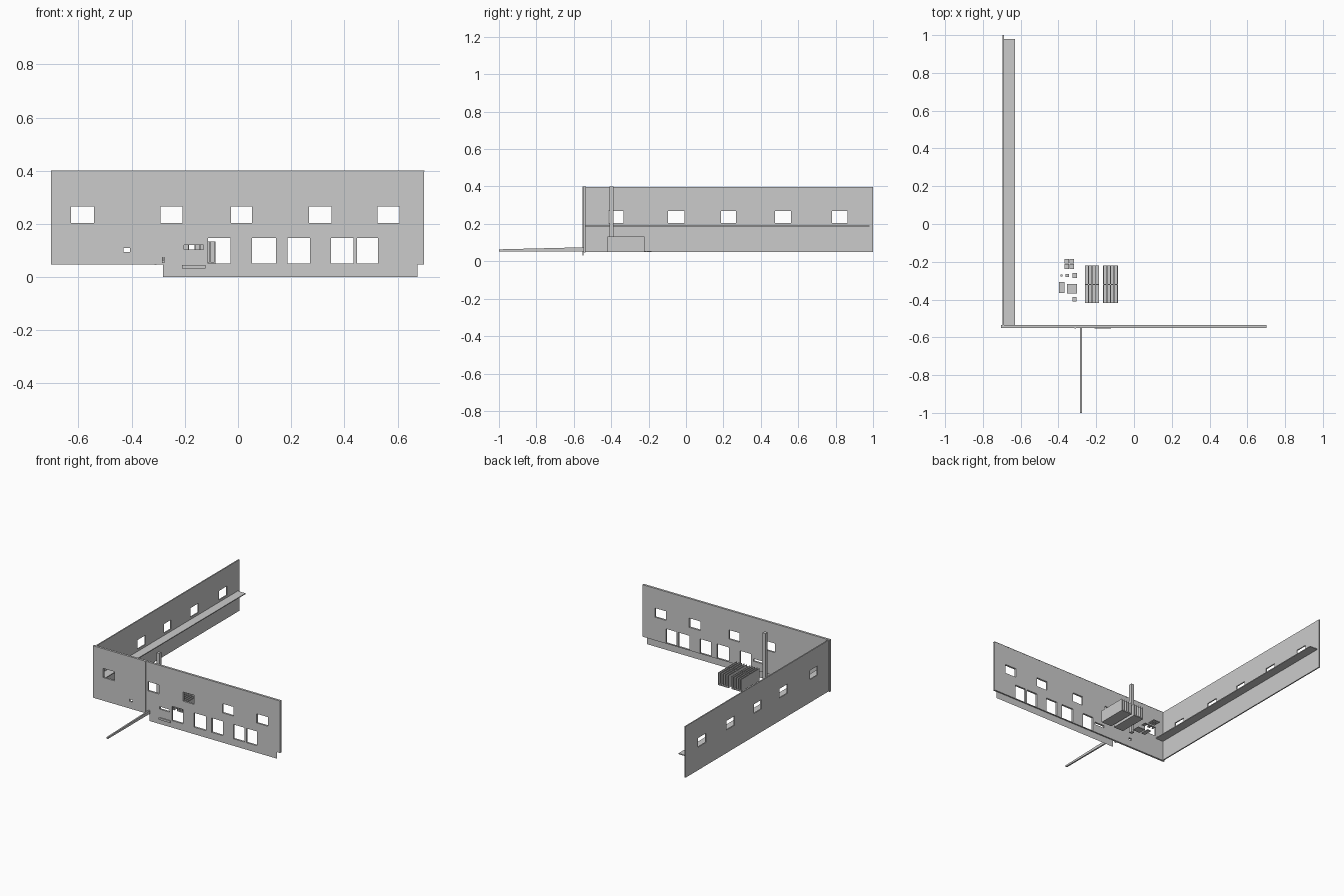
import bpy, bmesh

if "Cube" in bpy.data.objects:
    bpy.data.objects.remove(bpy.data.objects["Cube"])


def finish(name, bm):
    bmesh.ops.remove_doubles(bm, verts=bm.verts, dist=1e-5)
    bmesh.ops.recalc_face_normals(bm, faces=bm.faces)
    me = bpy.data.meshes.new(name)
    bm.to_mesh(me)
    bm.free()
    ob = bpy.data.objects.new(name, me)
    bpy.context.collection.objects.link(ob)
    return ob


def add_box(bm, x0, x1, y0, y1, z0, z1):
    vs = bmesh.ops.create_cube(bm, size=1)["verts"]
    for v in vs:
        v.co = (x1 if v.co.x > 0 else x0,
                y1 if v.co.y > 0 else y0,
                z1 if v.co.z > 0 else z0)
    return vs


def box(name, *dims):
    bm = bmesh.new()
    add_box(bm, *dims)
    return finish(name, bm)


def wall(name, extent, holes, d0, d1, place):
    """Wall slab with rectangular openings; place maps (along, depth, z) to a point."""
    rects = [extent] + holes
    us = sorted({u for r in rects for u in r[:2]})
    zs = sorted({z for r in rects for z in r[2:]})

    def solid(i, j):
        if not (0 <= i < len(us) - 1 and 0 <= j < len(zs) - 1):
            return False
        u, z = (us[i] + us[i + 1]) / 2, (zs[j] + zs[j + 1]) / 2
        return not any(a < u < b and c < z < d for a, b, c, d in holes)

    bm = bmesh.new()

    def quad(*pts):
        bm.faces.new([bm.verts.new(place(*p)) for p in pts])

    for i in range(len(us) - 1):
        for j in range(len(zs) - 1):
            if not solid(i, j):
                continue
            a, b, c, d = us[i], us[i + 1], zs[j], zs[j + 1]
            for y in (d0, d1):
                quad((a, y, c), (b, y, c), (b, y, d), (a, y, d))
            for di, u in ((-1, a), (1, b)):
                if not solid(i + di, j):
                    quad((u, d0, c), (u, d1, c), (u, d1, d), (u, d0, d))
            for dj, z in ((-1, c), (1, d)):
                if not solid(i, j + dj):
                    quad((a, d0, z), (b, d0, z), (b, d1, z), (a, d1, z))
    bmesh.ops.remove_doubles(bm, verts=bm.verts, dist=1e-5)
    bmesh.ops.dissolve_limit(bm, angle_limit=0.01, verts=bm.verts, edges=bm.edges)
    return finish(name, bm)


FLOOR, TOP = 0.05, 0.397

# Front wall: upper windows, tall ground-floor openings, two small openings
upper = [(-0.628, -0.542), (-0.291, -0.209), (-0.027, 0.053), (0.267, 0.351), (0.525, 0.608)]
lower = [(-0.112, -0.029), (0.053, 0.143), (0.187, 0.27), (0.35, 0.434), (0.447, 0.526)]
front_holes = [(a, b, 0.204, 0.266) for a, b in upper]
front_holes += [(a, b, FLOOR, 0.147) for a, b in lower]
front_holes += [(-0.43, -0.407, 0.095, 0.11), (-0.203, -0.13, 0.103, 0.12)]
wall("front_wall", (-0.703, 0.70, 0.047, TOP), front_holes, -0.549, -0.536,
     lambda u, d, z: (u, d, z))

# Left wall
side = [(-0.415, -0.334), (-0.096, -0.008), (0.187, 0.267), (0.476, 0.561), (0.78, 0.864)]
wall("left_wall", (-0.537, 1.0, FLOOR, TOP), [(a, b, 0.206, 0.268) for a, b in side],
     -0.696, -0.688, lambda u, d, z: (d, u, z))

# Foundation skirt, a single sheet under the front wall
bm = bmesh.new()
bm.faces.new([bm.verts.new(p) for p in
              ((-0.283, -0.545, 0), (0.675, -0.545, 0), (0.675, -0.545, 0.048), (-0.283, -0.545, 0.048))])
finish("foundation_skirt", bm)

# Ledge, coping, downpipe, sill, column
box("inner_ledge", -0.69, -0.63, -0.536, 0.98, 0.185, 0.191)
box("front_coping", -0.704, 0.701, -0.55, -0.535, TOP, 0.4)
box("downpipe", -0.315, -0.306, -0.554, -0.547, 0.045, 0.4)
box("front_sill", -0.21, -0.123, -0.553, -0.547, 0.032, 0.046)
box("chimney_column", -0.326, -0.304, -0.409, -0.387, FLOOR, 0.4)

# Sloping garden wall
bm = bmesh.new()
for v in add_box(bm, -0.286, -0.276, -1.0, -0.549, 0.053, 0.075):
    if v.co.y < -0.9 and v.co.z > 0.06:
        v.co.z = 0.064
finish("garden_wall", bm)

# Two storage racks: base, cross panel and upright dividers
for n, (x0, x1) in enumerate([(-0.26, -0.185), (-0.164, -0.085)]):
    bm = bmesh.new()
    add_box(bm, x0, x1, -0.419, -0.221, FLOOR, 0.056)
    add_box(bm, x0, x1, -0.322, -0.318, 0.056, 0.134)
    for k in range(5):
        x = x0 + (x1 - x0 - 0.004) * k / 4
        add_box(bm, x, x + 0.004, -0.419, -0.221, 0.056, 0.134)
    finish(f"storage_rack_{n + 1}", bm)

# Flat floor pads, one split into quarters
pads = [(-0.389, -0.379, -0.278, -0.268), (-0.363, -0.344, -0.281, -0.265),
        (-0.326, -0.302, -0.286, -0.26), (-0.397, -0.368, -0.366, -0.307),
        (-0.355, -0.302, -0.368, -0.318)]
pads += [(x, x + 0.024, y, y + 0.025) for x in (-0.368, -0.342) for y in (-0.238, -0.21)]
for n, p in enumerate(pads):
    box(f"floor_pad_{n + 1}", *p, FLOOR, 0.055)
